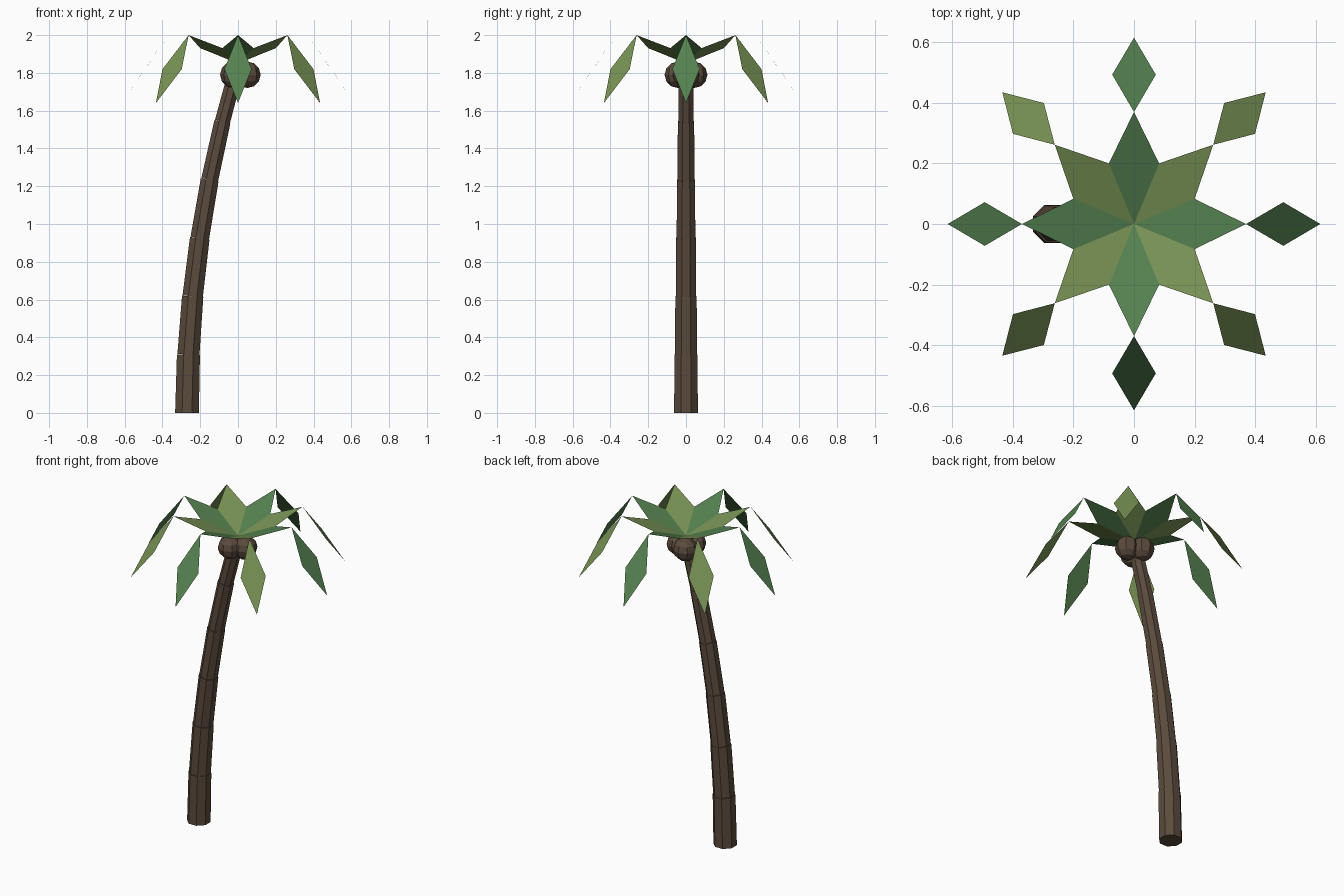
import bpy, bmesh, math
from mathutils import Vector, Matrix

if "Cube" in bpy.data.objects:
    bpy.data.objects.remove(bpy.data.objects["Cube"])


def material(name, color):
    m = bpy.data.materials.new(name)
    m.diffuse_color = (*color, 1)
    m.use_nodes = True
    m.node_tree.nodes["Principled BSDF"].inputs["Base Color"].default_value = m.diffuse_color
    return m


bark = material("bark", (0.105, 0.07, 0.047))
husk = material("husk", (0.105, 0.07, 0.047))
green = material("leaf_green", (0.09, 0.22, 0.08))
olive = material("leaf_olive", (0.19, 0.29, 0.09))


def finish(name, bm, mat):
    me = bpy.data.meshes.new(name)
    bm.to_mesh(me)
    bm.free()
    me.materials.append(mat)
    ob = bpy.data.objects.new(name, me)
    bpy.context.collection.objects.link(ob)
    return ob


# Leaning trunk: stepped octagonal segments along a parabola
TOP, LEAN, COUNT = 1.85, 0.27, 6


def trunk_point(i):
    t = i / COUNT
    return Vector((LEAN * (t * t - 1), 0, TOP * t))


for i in range(COUNT):
    a, b = trunk_point(i), trunk_point(i + 1)
    axis = b - a
    r = 0.068 - 0.0048 * i
    bm = bmesh.new()
    rot = axis.to_track_quat('Z', 'Y').to_matrix().to_4x4()
    spin = Matrix.Rotation(math.radians(22.5), 4, 'Z')
    bmesh.ops.create_cone(bm, cap_ends=True, segments=8, radius1=r, radius2=r - 0.002,
                          depth=axis.length, matrix=Matrix.Translation((a + b) / 2) @ rot @ spin)
    if i == 0:  # flat on the ground
        for v in bm.verts:
            if v.co.z < 0.1:
                v.co.z = 0
    finish(f"trunk_segment_{i + 1}", bm, bark)

# Coconuts below the crown
for k in range(3):
    ang = k * math.tau / 3
    bm = bmesh.new()
    bmesh.ops.create_uvsphere(bm, u_segments=8, v_segments=6, radius=0.07,
                              matrix=Matrix.Translation((0.05 * math.cos(ang), 0.05 * math.sin(ang), 1.79)))
    finish(f"coconut_{k + 1}", bm, husk)

# Fronds: a rising inner kite and a drooping outer diamond
PROFILE = [(0, 0, 1.85), (0.2, 0.083, 1.931), (0.37, 0, 2.0), (0.493, 0.072, 1.82), (0.615, 0, 1.64)]
for k in range(8):
    rot = Matrix.Rotation(k * math.tau / 8, 4, 'Z')
    bm = bmesh.new()
    for start, mid, end in (PROFILE[0:3], PROFILE[2:5]):
        left = (mid[0], mid[1], mid[2])
        right = (mid[0], -mid[1], mid[2])
        bm.faces.new([bm.verts.new(rot @ Vector(p)) for p in (start, right, end, left)])
    finish(f"frond_{k + 1}", bm, olive if k % 2 else green)
